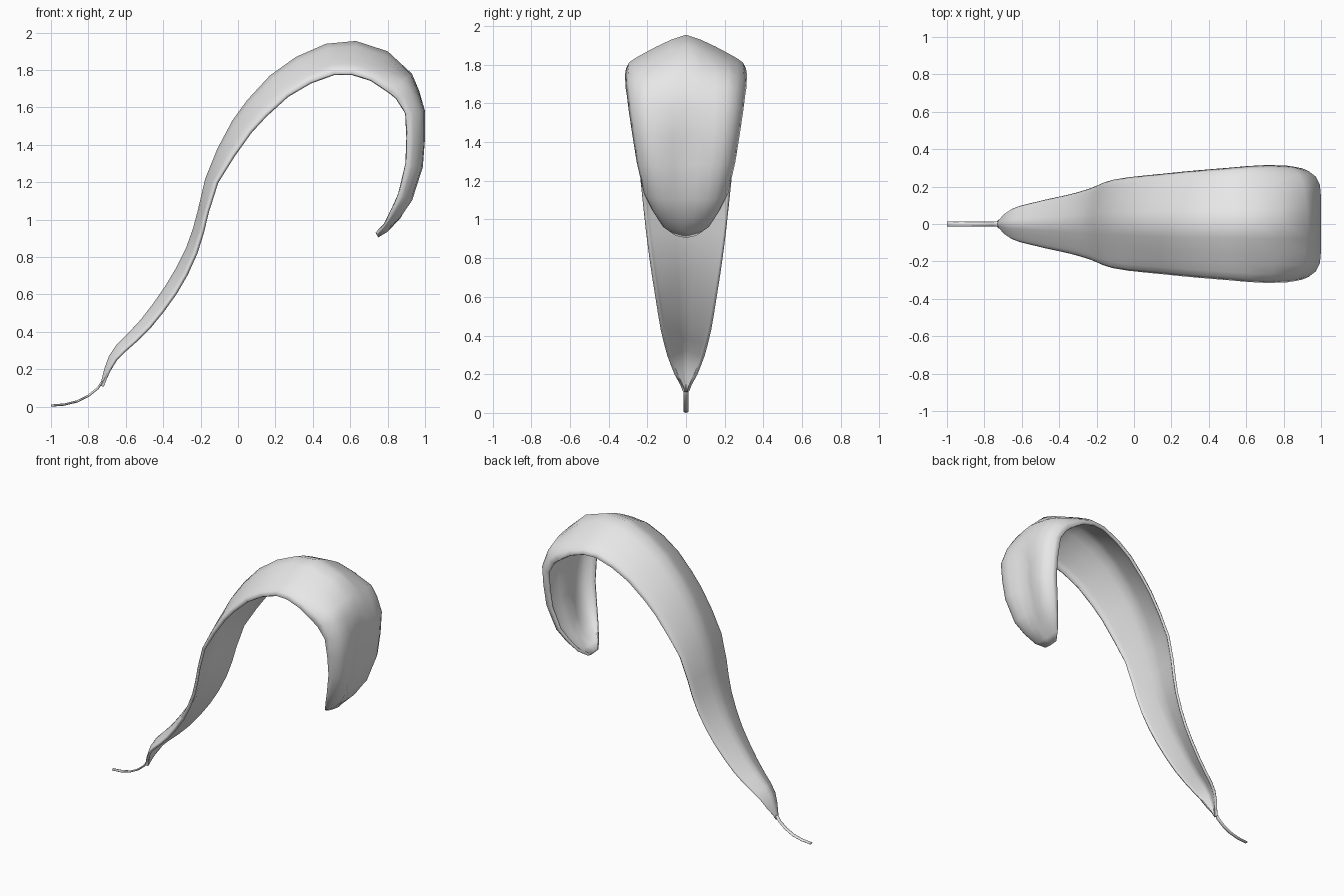
import bpy
import bmesh
from math import cos, sin, tau
from mathutils import Vector

cube = bpy.data.objects.get("Cube")
if cube:
    bpy.data.objects.remove(cube, do_unlink=True)

# One plain grey for the whole leaf
grey = bpy.data.materials.new("plain_grey")
grey.use_nodes = True
grey.diffuse_color = (0.8, 0.8, 0.8, 1)
shader = next(n for n in grey.node_tree.nodes if n.type == "BSDF_PRINCIPLED")
shader.inputs["Base Color"].default_value = grey.diffuse_color


def tangent(points, i):
    """Direction of the path at a point, taken from its neighbours."""
    before = points[max(i - 1, 0)]
    after = points[min(i + 1, len(points) - 1)]
    return (after - before).normalized()


def inner_side(points, i):
    """Direction towards the hollow side of the curl."""
    along = tangent(points, i)
    return Vector((along.z, 0, -along.x))


def finish(bm, name):
    """Turn a bmesh into a smooth grey object."""
    mesh = bpy.data.meshes.new(name)
    bm.to_mesh(mesh)
    bm.free()
    mesh.materials.append(grey)
    mesh.shade_smooth()
    obj = bpy.data.objects.new(name, mesh)
    bpy.context.scene.collection.objects.link(obj)
    return obj


def bridge(bm, rows, closed=False):
    """Join neighbouring rows of vertices with quads."""
    for a, b in zip(rows, rows[1:]):
        count = len(a)
        for j in range(count if closed else count - 1):
            k = (j + 1) % count
            bm.faces.new((a[j], b[j], b[k], a[k]))


# Midrib stations: x, z, depth of the hollow, half width
stations = [
    (-.738, .112, .008, .016), (-.728, .15, .014, .03), (-.714, .205, .028, .058),
    (-.69, .27, .04, .08), (-.65, .33, .052, .097), (-.585, .395, .057, .113),
    (-.52, .465, .06, .13), (-.455, .55, .063, .145), (-.39, .643, .064, .16),
    (-.333, .738, .061, .176), (-.28, .843, .055, .192), (-.243, .945, .049, .206),
    (-.215, 1.05, .046, .218), (-.175, 1.22, .06, .235), (-.11, 1.38, .09, .25),
    (-.03, 1.53, .112, .26), (.05, 1.64, .127, .268), (.17, 1.77, .142, .28),
    (.31, 1.87, .155, .291), (.47, 1.94, .165, .301), (.63, 1.955, .175, .31),
    (.8, 1.9, .175, .315), (.93, 1.78, .155, .313), (.968, 1.69, .125, .307),
    (1, 1.58, .1, .297), (1, 1.43, .093, .277), (.99, 1.28, .09, .255),
    (.94, 1.1, .085, .217), (.88, 1, .075, .175), (.8, .935, .035, .12),
    (.75, .905, .018, .06),
]
# Half cross-section: fraction of width, fraction of depth
section = [(0, 0), (.25, .15), (.5, .36), (.7, .55), (.85, .7), (.95, .83), (1, 1)]

# Leaf blade: one half swept along the midrib, mirrored and thickened;
# the drooping end is flatter, with turned-in margins and a shallow groove
midrib = [Vector((x, 0, z)) for x, z, depth, width in stations]
bm = bmesh.new()
rows = []
for i, (x, z, depth, width) in enumerate(stations):
    inward = inner_side(midrib, i)
    flat = max(0, (x - 0.8) / 0.2)
    groove = 0.035 * flat if z < 1.5 else 0
    row = []
    for w, d in section:
        sink = depth * (d * (1 - flat) + w ** 8 * flat) + groove * max(0, 1 - 2 * w)
        row.append(bm.verts.new(midrib[i] + inward * sink + Vector((0, width * w, 0))))
    rows.append(row)
bridge(bm, rows)
blade = finish(bm, "leaf_blade")
mirror = blade.modifiers.new("both_halves", "MIRROR")
mirror.use_axis = (False, True, False)
mirror.use_clip = True
shell = blade.modifiers.new("thickness", "SOLIDIFY")
shell.thickness = 0.018
shell.offset = -1

# Stalk: a thin flattened tube that curves down to the ground
stalk_path = [
    Vector((x, 0, z)) for x, z in
    [(-1, .006), (-.93, .011), (-.86, .028), (-.8, .058), (-.75, .098), (-.722, .14)]
]
sides = 8
bm = bmesh.new()
rows = []
for i, centre in enumerate(stalk_path):
    inward = inner_side(stalk_path, i)
    rows.append([
        bm.verts.new(centre + inward * 0.006 * sin(tau * k / sides)
                     + Vector((0, 0.014 * cos(tau * k / sides), 0)))
        for k in range(sides)
    ])
bridge(bm, rows, closed=True)
bm.faces.new(rows[0])
bm.faces.new(list(reversed(rows[-1])))
bmesh.ops.recalc_face_normals(bm, faces=bm.faces)
finish(bm, "leaf_stalk")
